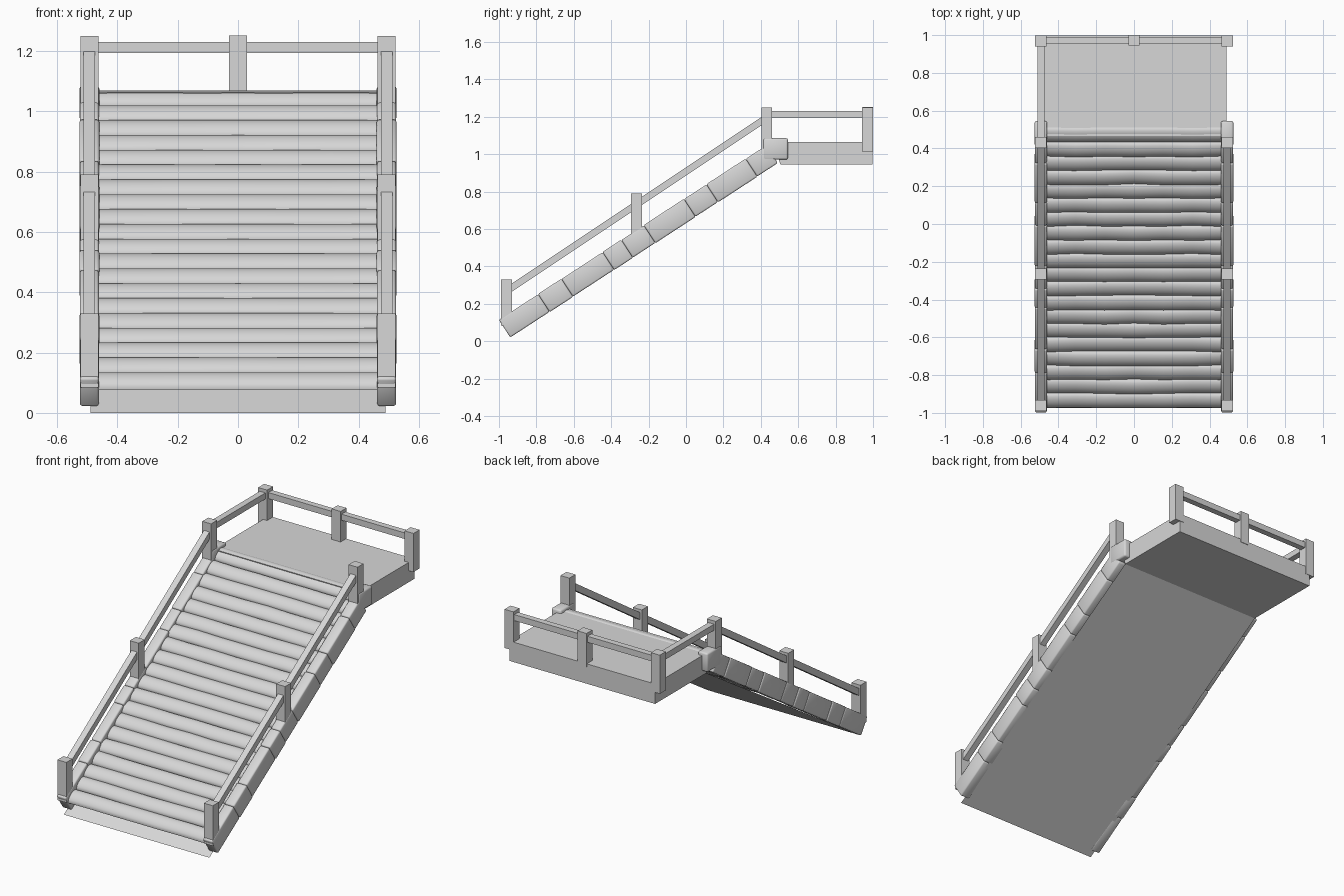
import bpy, bmesh, math, random
from mathutils import Matrix, Vector

random.seed(4)
if "Cube" in bpy.data.objects:
    bpy.data.objects.remove(bpy.data.objects["Cube"])

grey = bpy.data.materials.new("plain grey")
grey.use_nodes = True
grey.diffuse_color = (0.68, 0.68, 0.68, 1)
grey.node_tree.nodes["Principled BSDF"].inputs["Base Color"].default_value = (0.68, 0.68, 0.68, 1)

SLOPE = 0.665
ANGLE = math.atan(SLOPE)


def finish(name, bm, smooth=False):
    bmesh.ops.recalc_face_normals(bm, faces=bm.faces)
    mesh = bpy.data.meshes.new(name)
    bm.to_mesh(mesh)
    bm.free()
    mesh.materials.append(grey)
    obj = bpy.data.objects.new(name, mesh)
    bpy.context.collection.objects.link(obj)
    if smooth:
        bpy.ops.object.select_all(action='DESELECT')
        obj.select_set(True)
        bpy.context.view_layer.objects.active = obj
        bpy.ops.object.shade_smooth_by_angle(angle=math.radians(50))


def box(name, center, size, tilt=0, bevel=0):
    """Box tilted about x, with optional rounded edges."""
    bm = bmesh.new()
    bmesh.ops.create_cube(bm, size=1)
    bmesh.ops.scale(bm, vec=size, verts=bm.verts)
    if bevel:
        bmesh.ops.bevel(bm, geom=bm.edges[:], offset=bevel, segments=2,
                        profile=0.5, affect='EDGES')
    bmesh.ops.transform(bm, matrix=Matrix.Translation(center) @ Matrix.Rotation(tilt, 4, 'X'),
                        verts=bm.verts)
    finish(name, bm, bevel > 0)


def span(name, x, start, end, width, thick, bevel=0):
    """Beam running in the y-z plane between two points."""
    a, b = Vector((x, *start)), Vector((x, *end))
    d = b - a
    box(name, (a + b) / 2, (width, d.length, thick), math.atan2(d.z, d.y), bevel)


def log_tread(name, y, z, half=0.465, steps=9, rings=7):
    """Slightly wavy half log lying across the stair, flat side down."""
    bm = bmesh.new()
    loops = []
    waves = [random.uniform(-0.004, 0.004) for _ in range(rings // 2 + 1)]
    for i in range(rings):
        x = -half + 2 * half * i / (rings - 1)
        shift = waves[abs(i - rings // 2)]
        loop = []
        for k in range(steps):
            a = math.pi * k / (steps - 1)
            t, n = 0.046 * math.cos(a), 0.025 * math.sin(a)
            loop.append(bm.verts.new((x, y + shift + t * math.cos(ANGLE) - n * math.sin(ANGLE),
                                      z + t * math.sin(ANGLE) + n * math.cos(ANGLE))))
        loops.append(loop)
    for a, b in zip(loops, loops[1:]):
        for k in range(steps):
            j = (k + 1) % steps
            bm.faces.new((a[k], a[j], b[j], b[k]))
    bm.faces.new(loops[0])
    bm.faces.new(loops[-1])
    finish(name, bm, True)


# Treads, the last one flush with the landing
for i in range(20):
    log_tread(f"tread_{i + 1}", -0.93 + 0.0738 * i, 0.102 + 0.0492 * i)

# Thin sheet under the stair
bm = bmesh.new()
bm.faces.new([bm.verts.new(p) for p in ((-0.49, -0.975, 0), (-0.49, 0.505, 0.944),
                                        (0.49, 0.505, 0.944), (0.49, -0.975, 0))])
finish("stair_underside", bm)

# Landing slab with a slanted front
bm = bmesh.new()
profile = [(0.465, 1.065), (0.997, 1.065), (0.997, 0.944), (0.505, 0.944)]
face = bm.faces.new([bm.verts.new((-0.49, y, z)) for y, z in profile])
out = bmesh.ops.extrude_face_region(bm, geom=[face])
bmesh.ops.translate(bm, vec=(0.98, 0, 0),
                    verts=[v for v in out["geom"] if isinstance(v, bmesh.types.BMVert)])
finish("landing", bm)

# Side stringers, posts and sloped handrails, mirrored left and right
joints = [-0.97, -0.76, -0.635, -0.415, -0.315, -0.195, 0.02, 0.14, 0.35, 0.46]
for side, s in (("left", 1), ("right", -1)):
    x = 0.493 * s
    for i, (a, b) in enumerate(zip(joints, joints[1:])):
        bulge = 0.003 * (i % 2)
        span(f"{side}_stringer_{i + 1}", x, (a, 0.067 + 0.652 * (a + 0.97)),
             (b, 0.067 + 0.652 * (b + 0.97)), 0.063 + bulge, 0.112 + bulge, 0.008)
    box(f"{side}_stringer_end", (x, 0.478, 1.028), (0.066, 0.134, 0.114), 0, 0.01)
    for name, y, low, high in (("front", -0.96, 0.085, 0.33), ("middle", -0.265, 0.51, 0.79),
                               ("landing", 0.432, 1.0, 1.25), ("back", 0.97, 1.015, 1.25)):
        box(f"{side}_{name}_post", (x, y, (low + high) / 2), (0.06, 0.058, high - low))
    span(f"{side}_sloped_handrail", x, (-0.95, 0.274), (0.42, 1.187), 0.038, 0.037)

# Landing railing, open on the left side
box("right_level_handrail", (-0.493, 0.7, 1.212), (0.038, 0.52, 0.037))
box("back_center_post", (0, 0.972, 1.148), (0.06, 0.056, 0.206))
box("back_handrail", (0, 0.972, 1.212), (0.96, 0.037, 0.037))
